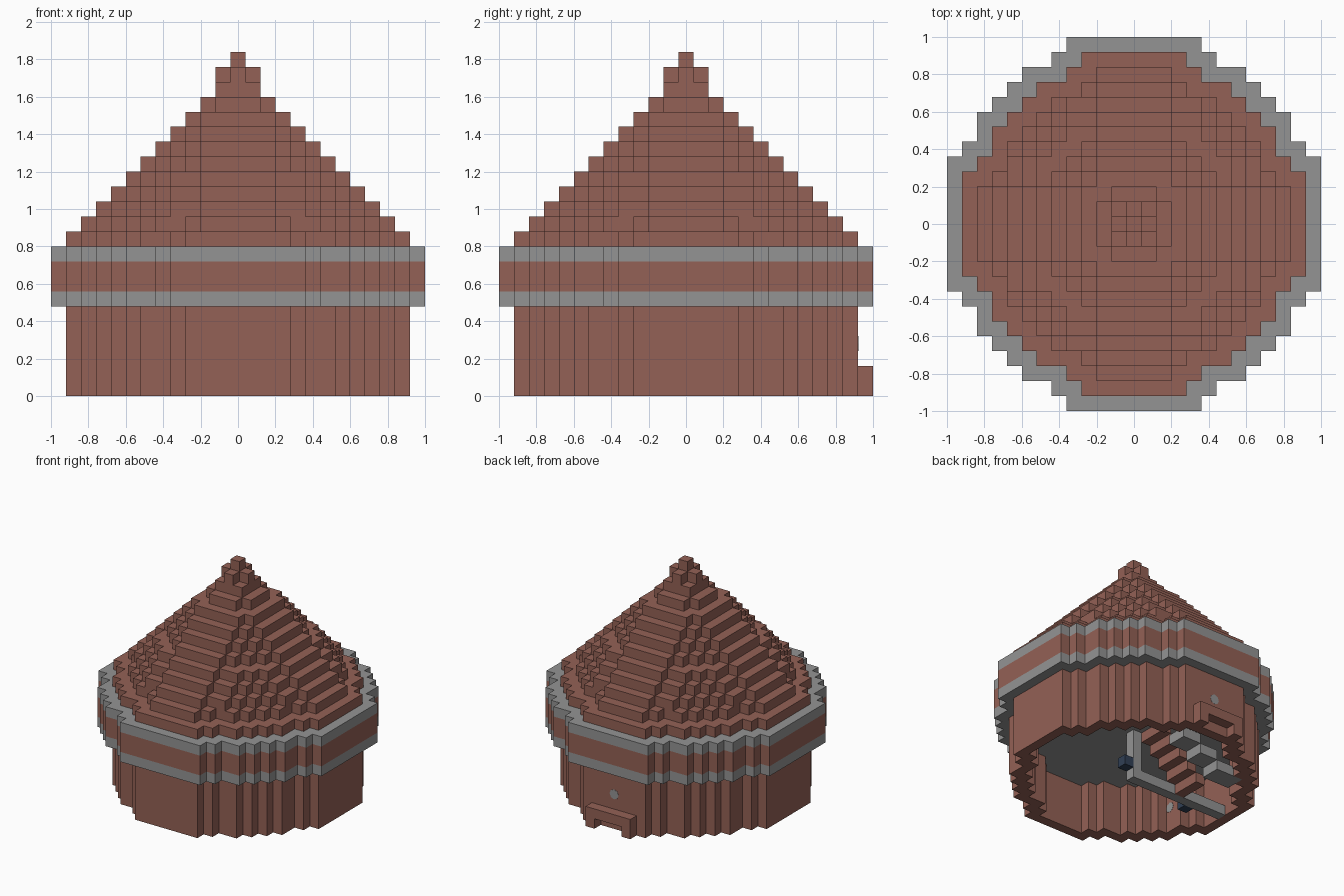
import bpy, bmesh, math
from mathutils import Matrix, Vector

cube = bpy.data.objects.get("Cube")
if cube:
    bpy.data.objects.remove(cube)

U = 0.08  # block size


def material(name, rgb):
    m = bpy.data.materials.new(name)
    m.use_nodes = True
    color = (*rgb, 1)
    m.diffuse_color = color
    m.node_tree.nodes["Principled BSDF"].inputs["Base Color"].default_value = color
    return m


brown = material("brown clay", (0.295, 0.12, 0.092))
grey = material("grey stone", (0.295, 0.295, 0.295))
blue = material("dark blue", (0.03, 0.05, 0.09))

# Half widths of the widest layer, row by row from the middle outwards
HALF = [12, 12, 12, 12, 12, 11, 10, 10, 9, 8, 7, 5, 4]
SPAN = range(-12, 13)


def drum(inset):
    """Cells of the round outline pulled in by a number of blocks."""
    return {(i, j) for i in SPAN for j in SPAN
            if abs(j) + inset <= 12 and abs(i) <= HALF[abs(j) + inset] - inset}


def disc(r):
    """Cells of a small circle with flattened sides."""
    flat = 2 if r > 2 else 1
    return {(i, j) for i in range(-r, r + 1) for j in range(-r, r + 1)
            if i * i + j * j <= r * r + 3
            or (max(abs(i), abs(j)) == r and min(abs(i), abs(j)) <= flat)}


def stack(plan, levels):
    return {(i, j, k) for i, j in plan for k in levels}


def box(xs, ys, zs):
    return {(i, j, k) for i in xs for j in ys for k in zs}


parts = {}

# Thin round wall with a ceiling, and the wider banded drum above it
parts["wall"] = (stack(drum(1) - drum(2), range(6)), brown)
parts["ceiling"] = (stack(drum(2), [5]), grey)
parts["lower_band"] = (stack(drum(0), [6]), grey)
parts["upper_wall"] = (stack(drum(0), [7, 8]), brown)
parts["upper_band"] = (stack(drum(0), [9]), grey)

# Stepped cone roof with a small finial
roof = stack(drum(1), [10]) | stack(drum(2), [11])
for r in range(9, 0, -1):
    roof |= stack(disc(r), [21 - r])
roof |= stack({(0, 0), (1, 0), (-1, 0), (0, 1), (0, -1)}, [21])
roof.add((0, 0, 22))
parts["roof"] = (roof, brown)

# Door frame at the back
parts["door_frame"] = (box(range(-2, 3), [12], [1]) | box([-2, 2], [12], [0]), brown)

# Furnishings inside
parts["beam"] = (box(range(-10, 1), [0], [0]) | box([0], [0], range(1, 5)), grey)
parts["lamps"] = ({(1, 0, 1), (-7, -1, 0)}, blue)
stairs = set()
for n in range(5):
    stairs |= box([-1 - n], range(1, 4), [4 - n])
parts["stairs"] = (stairs, brown)
parts["seats"] = (box([-2, -1], [5, 6], [2]) | box([-4, -3], [5, 6], [1])
                  | box([-7, -6, -5], [5, 6], [0]), grey)

occupied = set().union(*(cells for cells, _ in parts.values()))


def add_object(name, bm, mat):
    mesh = bpy.data.meshes.new(name)
    bm.to_mesh(mesh)
    bm.free()
    mesh.materials.append(mat)
    bpy.context.collection.objects.link(bpy.data.objects.new(name, mesh))


def build(name, cells, mat):
    """Skin the exposed sides of the blocks and merge flat faces."""
    bm = bmesh.new()
    corners = {}

    def corner(p):
        key = tuple(round(c * 2) for c in p)
        if key not in corners:
            corners[key] = bm.verts.new((p[0] * U, p[1] * U, (p[2] + 0.5) * U))
        return corners[key]

    for cell in sorted(cells):
        c = Vector(cell)
        for axis in range(3):
            for sign in (-1, 1):
                n = Vector((0, 0, 0))
                n[axis] = sign
                if tuple(int(v) for v in c + n) in occupied:
                    continue
                a = Vector((0, 0, 0))
                a[(axis + 1) % 3] = 0.5
                b = n.cross(a)
                mid = c + n / 2
                bm.faces.new([corner(mid + s) for s in (-a - b, a - b, a + b, b - a)])
    bmesh.ops.dissolve_limit(bm, angle_limit=0.01, verts=bm.verts[:], edges=bm.edges[:])
    add_object(name, bm, mat)


def plate(name, centre, axis):
    """Thin grey octagon lying against a wall."""
    bm = bmesh.new()
    place = Matrix.Translation(centre) @ Matrix.Rotation(math.pi / 2, 4, axis)
    bmesh.ops.create_cone(bm, cap_ends=True, segments=8, radius1=U / 2, radius2=U / 2,
                          depth=0.004, matrix=place)
    add_object(name, bm, grey)


for name, (cells, mat) in parts.items():
    build(name, cells, mat)

# Round discs above the door and on the inner wall
plate("door_disc", (0, 11.5 * U, 3.5 * U), "X")
plate("inner_disc", (-8.5 * U, -5 * U, 2.5 * U), "Y")
